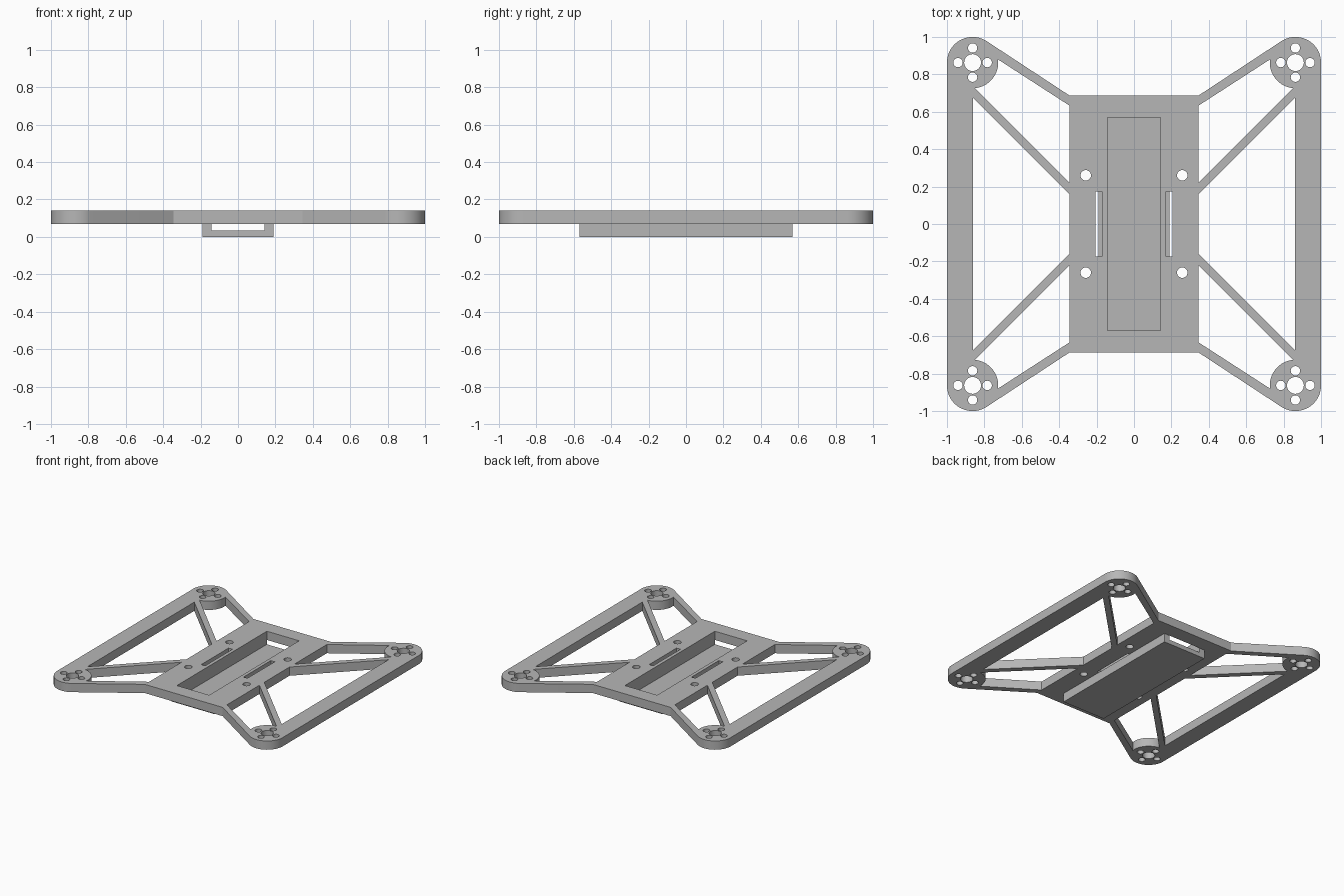
import bpy, bmesh
from math import cos, sin, radians, pi

cube = bpy.data.objects.get("Cube")
if cube:
    bpy.data.objects.remove(cube)

BOTTOM, TOP = 0.07, 0.14      # plate heights
HUB, HUB_R = 0.863, 0.137     # motor mount centre and radius
BODY_X, BODY_Y = 0.345, 0.687

grey = bpy.data.materials.new("plain grey")
grey.use_nodes = True
colour = (0.47, 0.47, 0.47, 1)
grey.diffuse_color = colour
grey.node_tree.nodes["Principled BSDF"].inputs["Base Color"].default_value = colour


def arc(cx, cy, r, start, end, steps):
    angles = [radians(start + (end - start) * i / steps) for i in range(steps + 1)]
    return [(cx + r * cos(a), cy + r * sin(a)) for a in angles]


def circle(cx, cy, r, steps=32):
    return arc(cx, cy, r, 0, 360, steps)[:-1]


def box(x0, x1, y0, y1):
    return [(x0, y0), (x1, y0), (x1, y1), (x0, y1)]


def flip(points, sx, sy):
    return [(x * sx, y * sy) for x, y in points]


def prisms(name, outlines, low, high):
    """Extrude flat outlines between two heights into one object."""
    bm = bmesh.new()
    for points in outlines:
        face = bm.faces.new([bm.verts.new((x, y, low)) for x, y in points])
        top = bmesh.ops.extrude_face_region(bm, geom=[face])["geom"]
        moved = [v for v in top if isinstance(v, bmesh.types.BMVert)]
        bmesh.ops.translate(bm, verts=moved, vec=(0, 0, high - low))
    bmesh.ops.recalc_face_normals(bm, faces=bm.faces[:])
    mesh = bpy.data.meshes.new(name)
    bm.to_mesh(mesh)
    bm.free()
    obj = bpy.data.objects.new(name, mesh)
    bpy.context.collection.objects.link(obj)
    mesh.materials.append(grey)
    return obj


# Outer outline: one quarter, mirrored round the four corners
quarter = [(BODY_X, BODY_Y)] + arc(HUB, HUB, HUB_R, 123, 0, 24)
outline = (quarter + flip(quarter[::-1], 1, -1)
           + flip(quarter, -1, -1) + flip(quarter[::-1], -1, 1))
frame_plate = prisms("frame_plate", [outline], BOTTOM, TOP)

# Openings between the struts, bolt holes, strap slots and battery opening
openings = [box(-0.143, 0.143, -0.57, 0.57)]
strut_gap = [(BODY_X, 0.222), (BODY_X, 0.633)] + arc(HUB, HUB, HUB_R, 173, 264.5, 20)
side_gap = [(BODY_X, -0.16), (0.862, -0.677), (0.862, 0.677), (BODY_X, 0.16)]
for sx in (-1, 1):
    openings.append(flip(side_gap, sx, 1))
    openings.append(flip(box(0.17, 0.205, -0.173, 0.173), sx, 1))
    for sy in (-1, 1):
        openings.append(flip(strut_gap, sx, sy))
        openings.append(circle(sx * 0.258, sy * 0.26, 0.028))
        openings.append(circle(sx * HUB, sy * HUB, 0.045))
        for k in range(4):
            openings.append(circle(sx * HUB + 0.078 * cos(k * pi / 2),
                                   sy * HUB + 0.078 * sin(k * pi / 2), 0.025))
cutter = prisms("opening_cutter", openings, BOTTOM - 0.1, TOP + 0.1)

cut = frame_plate.modifiers.new("openings", "BOOLEAN")
cut.operation = "DIFFERENCE"
cut.solver = "EXACT"
cut.object = cutter
bpy.context.view_layer.objects.active = frame_plate
bpy.ops.object.modifier_apply(modifier=cut.name)
bpy.data.objects.remove(cutter)

# Battery tray: a U-shaped channel, open at both ends, under the plate
section = [(-0.19, 0), (0.19, 0), (0.19, BOTTOM), (0.143, BOTTOM),
           (0.143, 0.035), (-0.143, 0.035), (-0.143, BOTTOM), (-0.19, BOTTOM)]
battery_tray = prisms("battery_tray", [section], -0.57, 0.57)
for v in battery_tray.data.vertices:
    x, z, y = v.co
    v.co = (x, -y, z)

# Smooth the round walls, keep the edges sharp
bpy.ops.object.select_all(action="DESELECT")
for obj in (frame_plate, battery_tray):
    obj.select_set(True)
bpy.ops.object.shade_smooth_by_angle(angle=radians(30))
